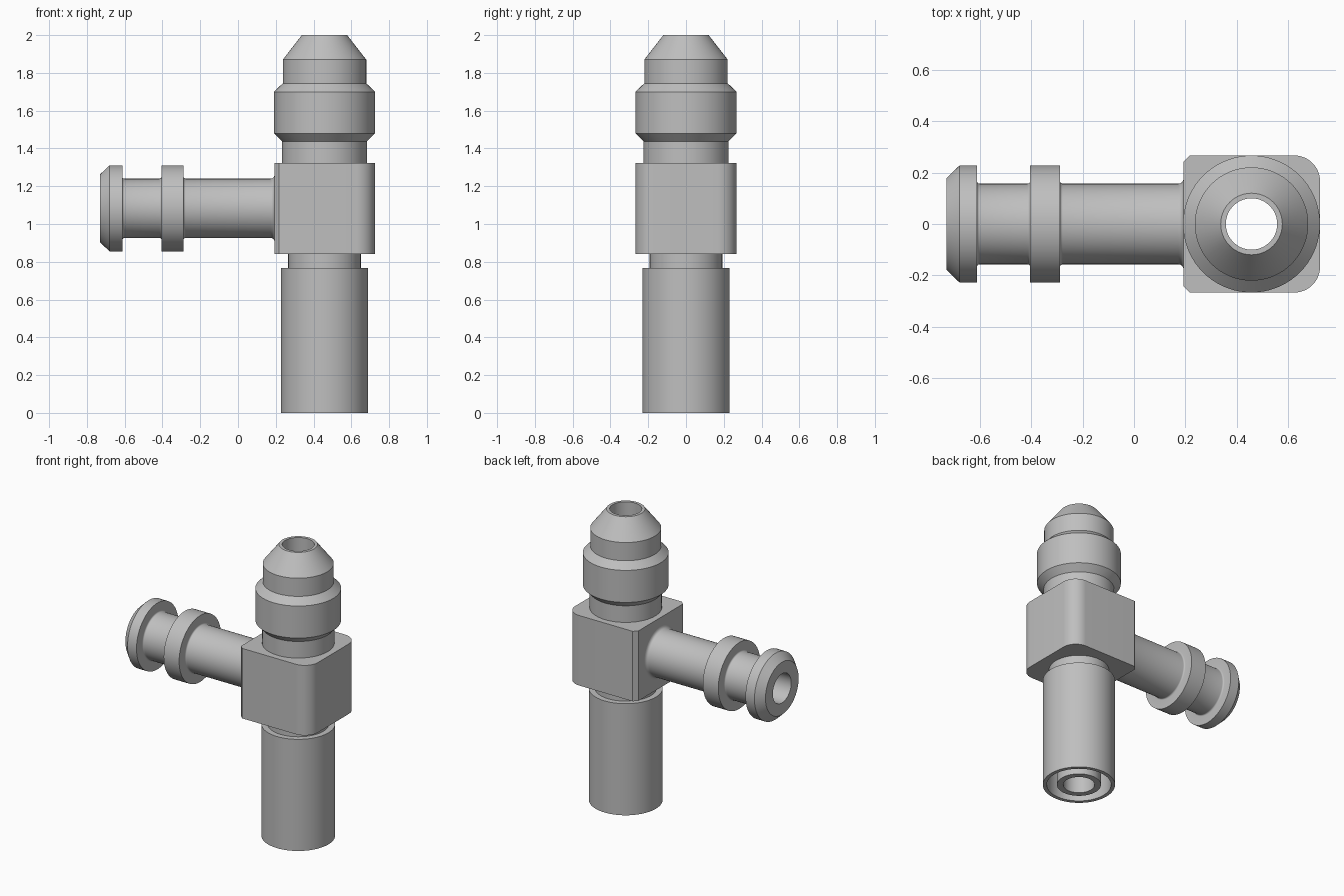
import bpy, bmesh, math
from mathutils import Matrix, Vector

if "Cube" in bpy.data.objects:
    bpy.data.objects.remove(bpy.data.objects["Cube"], do_unlink=True)

AXIS_X = 0.458          # vertical bore axis
BRANCH_Z = 1.083        # horizontal bore axis
BORE = 0.1
BLOCK_LOW, BLOCK_HIGH = 0.842, 1.323
BLOCK_LEFT, BLOCK_RIGHT, HALF = 0.193, 0.725, 0.267

steel = bpy.data.materials.new("grey steel")
steel.use_nodes = True
GREY = (0.52, 0.52, 0.52, 1)
steel.diffuse_color = GREY
steel.node_tree.nodes["Principled BSDF"].inputs["Base Color"].default_value = GREY


def finish(bm, name, matrix=None):
    bmesh.ops.recalc_face_normals(bm, faces=bm.faces)
    if matrix:
        bm.transform(matrix)
    mesh = bpy.data.meshes.new(name)
    bm.to_mesh(mesh)
    bm.free()
    mesh.materials.append(steel)
    obj = bpy.data.objects.new(name, mesh)
    bpy.context.collection.objects.link(obj)
    return obj


def smooth(obj):
    bpy.ops.object.select_all(action='DESELECT')
    obj.select_set(True)
    bpy.context.view_layer.objects.active = obj
    bpy.ops.object.shade_smooth_by_angle(angle=math.radians(25))


def lathe(name, profile, matrix, steps=72):
    """Turn (radius, height) points about the local z axis."""
    bm = bmesh.new()
    verts = [bm.verts.new((r, 0, h)) for r, h in profile]
    edges = [bm.edges.new(pair) for pair in zip(verts, verts[1:])]
    bmesh.ops.spin(bm, geom=verts + edges, cent=(0, 0, 0), axis=(0, 0, 1),
                   angle=math.tau, steps=steps, use_merge=True)
    bmesh.ops.remove_doubles(bm, verts=bm.verts, dist=1e-5)
    obj = finish(bm, name, matrix)
    smooth(obj)
    return obj


def fillet(radius, height, size, direction, rising):
    """Quarter-round between a shaft and a shoulder at the given height."""
    angles = [i * math.pi / 8 for i in range(5)]
    pts = [(radius + size * (1 - math.cos(a)),
            height + direction * size * (1 - math.sin(a))) for a in angles]
    return pts if rising else pts[::-1]


upright = Matrix.Translation((AXIS_X, 0, 0))
sideways = Matrix.Translation((0, 0, BRANCH_Z)) @ Matrix.Rotation(math.pi / 2, 4, 'Y')

# Lower stem: sleeve around an inner tube
lathe("lower_stem", [(BORE, BLOCK_LOW), (BORE, 0), (0.14, 0), (0.14, 0.6),
                     (0.205, 0.6), (0.205, 0), (0.23, 0), (0.23, 0.767),
                     (0.192, 0.767), (0.192, BLOCK_LOW)], upright)

# Upper stem: neck, chamfered collar and tapered nose
lathe("upper_stem", [(0.225, BLOCK_HIGH), (0.225, 1.437), (HALF, 1.48),
                     (HALF, 1.70), (0.221, 1.745), (0.221, 1.87),
                     (0.12, 2.0), (BORE, 2.0), (BORE, BLOCK_HIGH)], upright)

# Side branch: end flange, middle flange and filleted shaft
SHAFT = 0.157
branch = [(BORE, BLOCK_LEFT), (BORE, -0.73), (0.18, -0.73), (0.228, -0.68), (0.228, -0.612)]
branch += fillet(SHAFT, -0.612, 0.01, 1, False)
branch += fillet(SHAFT, -0.405, 0.01, -1, True)
branch += [(0.228, -0.405), (0.228, -0.288)]
branch += fillet(SHAFT, -0.288, 0.01, 1, False)
branch += fillet(SHAFT, BLOCK_LEFT, 0.02, -1, True)
lathe("side_branch", branch, sideways)

# Centre block: chamfered on the branch side, rounded on the far side
ROUND, CHAMFER = 0.1, 0.025
half_outline = [(BLOCK_LEFT, HALF - CHAMFER), (BLOCK_LEFT + CHAMFER, HALF)]
for i in range(13):
    a = math.pi / 2 * (1 - i / 12)
    half_outline.append((BLOCK_RIGHT - ROUND + ROUND * math.cos(a),
                         HALF - ROUND + ROUND * math.sin(a)))
outline = half_outline + [(x, -y) for x, y in reversed(half_outline)]
bm = bmesh.new()
base = bm.faces.new([bm.verts.new((x, y, BLOCK_LOW)) for x, y in outline])
top = bmesh.ops.extrude_face_region(bm, geom=[base])
bmesh.ops.translate(bm, verts=[g for g in top["geom"] if isinstance(g, bmesh.types.BMVert)],
                    vec=Vector((0, 0, BLOCK_HIGH - BLOCK_LOW)))
block = finish(bm, "centre_block")


# Drill the crossing bores through the block
def drill(name, depth, matrix):
    bm = bmesh.new()
    bmesh.ops.create_cone(bm, cap_ends=True, segments=72, radius1=BORE, radius2=BORE, depth=depth)
    cutter = finish(bm, name, matrix)
    cutter.hide_render = True
    mod = block.modifiers.new(name, 'BOOLEAN')
    mod.operation, mod.solver, mod.object = 'DIFFERENCE', 'EXACT', cutter
    bpy.context.view_layer.objects.active = block
    bpy.ops.object.modifier_apply(modifier=name)
    bpy.data.objects.remove(cutter, do_unlink=True)


drill("vertical_bore", 1, Matrix.Translation((AXIS_X, 0, BRANCH_Z)))
drill("branch_bore", 0.4, Matrix.Translation((AXIS_X - 0.2, 0, 0)) @ sideways)
smooth(block)
